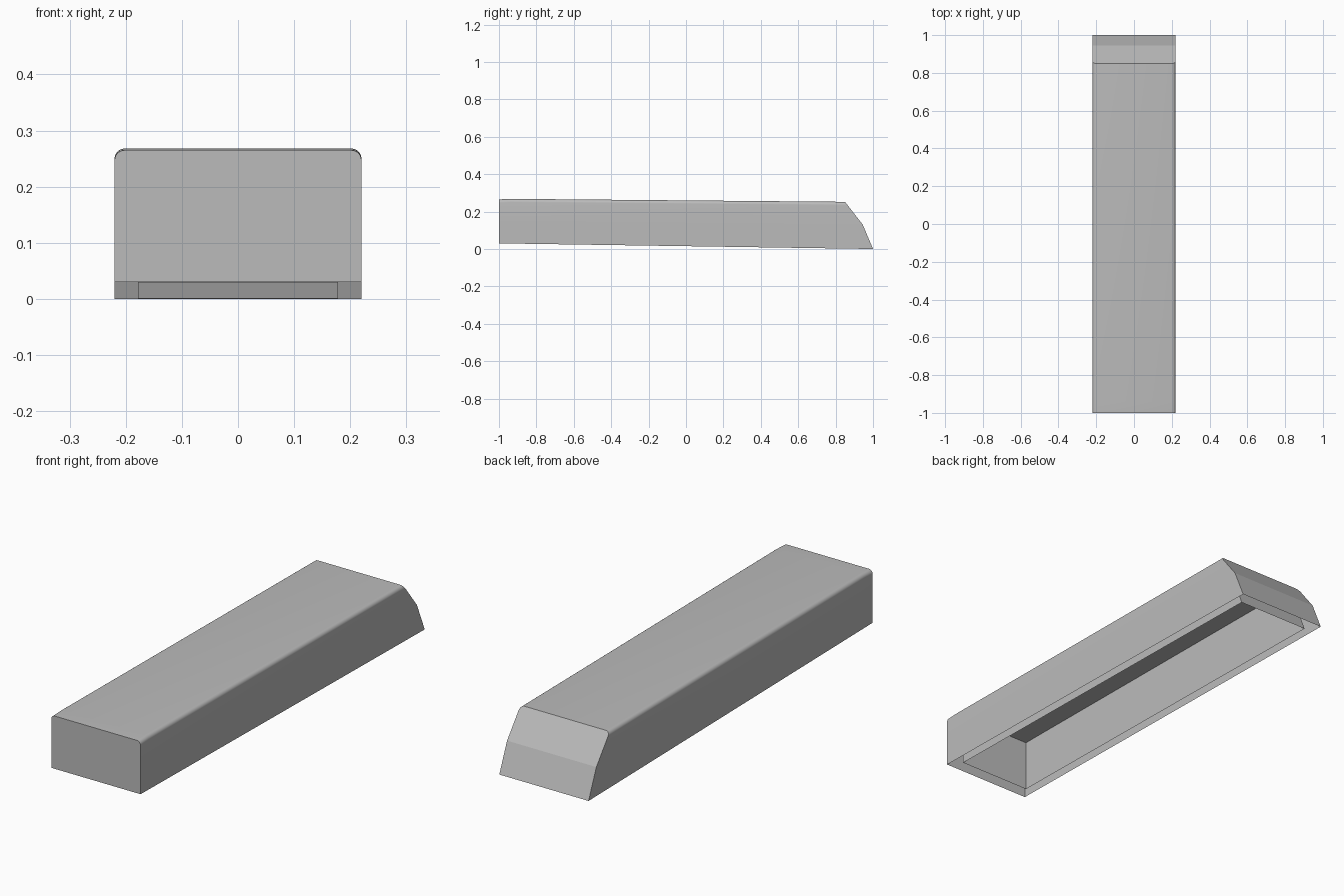
import bpy, bmesh, math

if "Cube" in bpy.data.objects:
    bpy.data.objects.remove(bpy.data.objects["Cube"], do_unlink=True)

grey = bpy.data.materials.new("plain grey")
grey.use_nodes = True
grey.diffuse_color = (0.5, 0.5, 0.5, 1)
grey.node_tree.nodes["Principled BSDF"].inputs["Base Color"].default_value = (0.5, 0.5, 0.5, 1)


def back_y(z, slope):
    """Depth of the broken, sloping rear end at height z."""
    for (y0, z0), (y1, z1) in zip(slope, slope[1:]):
        if z <= z1 + 1e-6:
            return y0 + (y1 - y0) * (z - z0) / (z1 - z0)
    return slope[-1][0]


def arch(half, bottom, mid, top, radius, steps):
    """Right-to-left section: wall, rounded shoulder, mirrored."""
    side = [(half, bottom), (half, mid)]
    for i in range(steps + 1):
        a = math.pi / 2 * i / max(steps, 1)
        side.append((half - radius * (1 - math.cos(a)), top - radius * (1 - math.sin(a))))
    return side + [(-x, z) for x, z in reversed(side)]


def shell(name, half, front, slope, tops, radius, steps):
    """Open-bottomed shell lofted from the flat front to the sloping rear."""
    bm = bmesh.new()
    rows = []
    for y, top in zip((front, front + 0.06), tops):
        bottom = 0.015 * (1 - y)
        section = arch(half, bottom, bottom + 0.12, top, radius, steps)
        rows.append([bm.verts.new((x, y, z)) for x, z in section])
    section = arch(half, slope[0][1], slope[1][1], slope[2][1], radius, steps)
    rows.append([bm.verts.new((x, back_y(z, slope), z)) for x, z in section])

    # Walls and top
    n = len(section)
    for a, b in zip(rows, rows[1:]):
        for i in range(n - 1):
            bm.faces.new((a[i], b[i], b[i + 1], a[i + 1])).smooth = True
    # Flat end caps
    for row in (rows[0], rows[-1]):
        for i in range(n // 2 - 1):
            bm.faces.new((row[i], row[i + 1], row[n - 2 - i], row[n - 1 - i]))
    bmesh.ops.recalc_face_normals(bm, faces=bm.faces)
    for e in bm.edges:
        if len(e.link_faces) == 2:
            e.smooth = e.calc_face_angle() < math.radians(30)

    mesh = bpy.data.meshes.new(name)
    bm.to_mesh(mesh)
    bm.free()
    mesh.materials.append(grey)
    obj = bpy.data.objects.new(name, mesh)
    bpy.context.collection.objects.link(obj)
    return obj


# Outer cover with rounded shoulders
shell("outer_cover", 0.22, -1, [(1, 0), (0.945, 0.13), (0.85, 0.252)],
      (0.265, 0.268), 0.018, 6)

# Inner liner, a square-edged pocket with its opening downwards
liner = shell("inner_liner", 0.178, -0.942, [(0.94, 0.001), (0.89, 0.13), (0.8, 0.247)],
              (0.261, 0.261), 0, 0)
liner.data.flip_normals()
